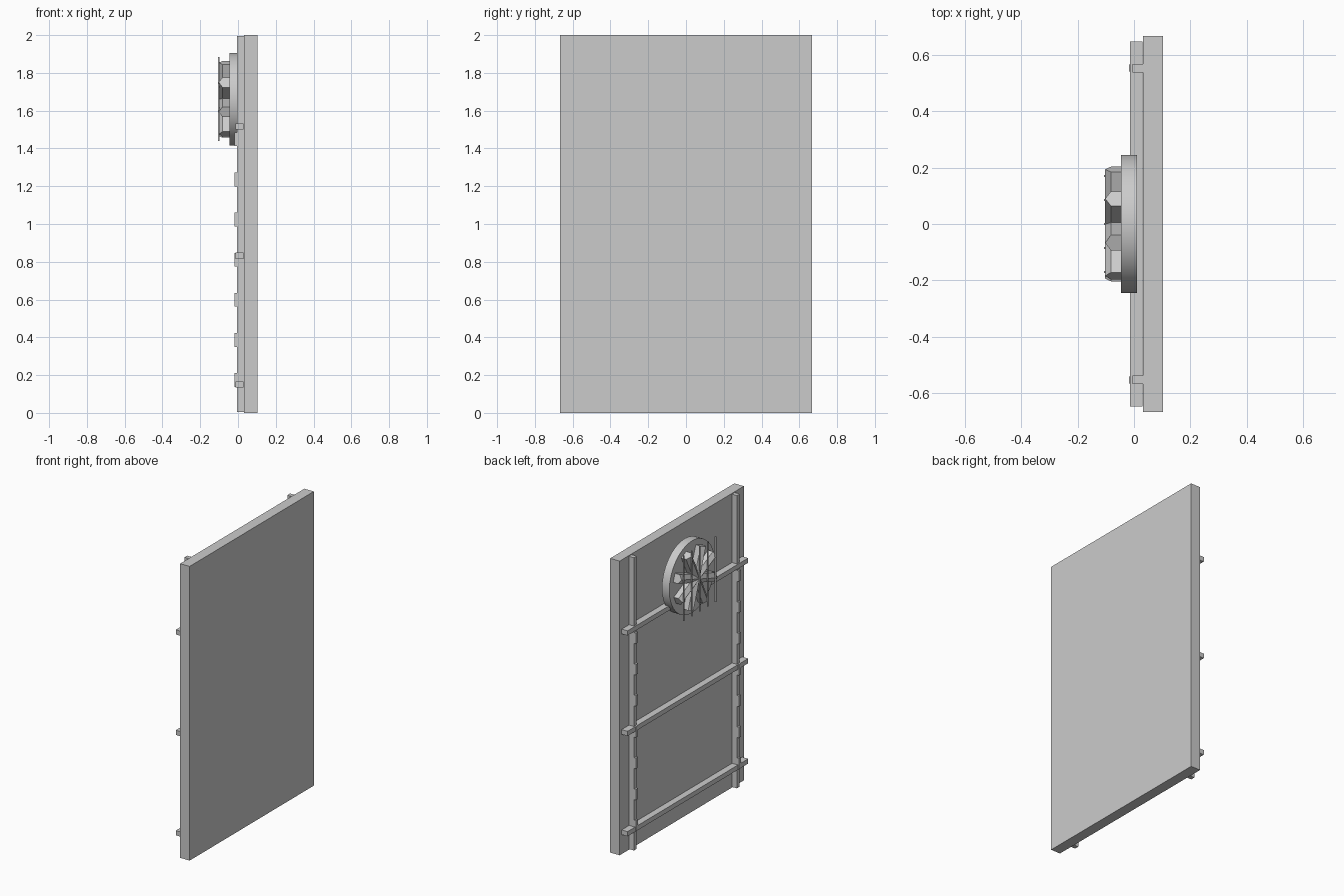
import bpy, math
from mathutils import Matrix

if "Cube" in bpy.data.objects:
    bpy.data.objects.remove(bpy.data.objects["Cube"])


def box(name, x0, x1, y0, y1, z0, z1):
    v = [(x, y, z) for x in (x0, x1) for y in (y0, y1) for z in (z0, z1)]
    f = [(0, 1, 3, 2), (4, 6, 7, 5), (0, 4, 5, 1), (2, 3, 7, 6), (0, 2, 6, 4), (1, 5, 7, 3)]
    return mesh(name, v, f)


def mesh(name, v, f):
    me = bpy.data.meshes.new(name)
    me.from_pydata(v, [], f)
    ob = bpy.data.objects.new(name, me)
    bpy.context.collection.objects.link(ob)
    return ob


# main slab
box("door_panel", 0.032, 0.103, -0.667, 0.667, 0, 2)

# upright rails with small raised plates
for s in (-1, 1):
    y = 0.553 * s
    box("upright_rail", -0.006, 0.032, y - 0.015, y + 0.015, 0.005, 1.995)
    for i in range(7):
        z = 0.137 + 0.2125 * i
        box("rail_plate", -0.018, -0.004, y - 0.012, y + 0.012, z, z + 0.073)

# cross bars
for z in (0.15, 0.832, 1.515):
    box("cross_bar", -0.014, 0.030, -0.648, 0.648, z - 0.016, z + 0.016)

# round hub
CZ = 1.66
bpy.ops.mesh.primitive_cylinder_add(vertices=32, radius=0.245, depth=0.056,
                                    location=(-0.018, 0, CZ), rotation=(0, math.pi / 2, 0))
hub = bpy.context.object
hub.name = "round_hub"
bpy.ops.object.shade_smooth_by_angle(angle=math.radians(30))

# ridged bars crossing the hub, each spanning the full diameter
profile = [(-0.04, -0.029), (-0.082, -0.029), (-0.102, 0), (-0.082, 0.029), (-0.04, 0.029)]
for k in range(4):
    v = [(x, y, z) for z in (-0.205, 0.205) for x, y in profile]
    f = [(0, 1, 2, 3, 4), (9, 8, 7, 6, 5)] + [(i, i + 5, (i + 1) % 5 + 5, (i + 1) % 5) for i in range(5)]
    ob = mesh("ridged_spoke", v, f)
    # positive y lean is a negative turn about x
    ob.matrix_world = Matrix.Translation((0, 0, CZ)) @ Matrix.Rotation(-math.radians(26 + 45 * k), 4, 'X')

# thin guard wires
for i in range(-2, 3):
    y = 0.085 * i
    box("guard_wire", -0.107, -0.099, y - 0.003, y + 0.003, 1.44, 1.885)
